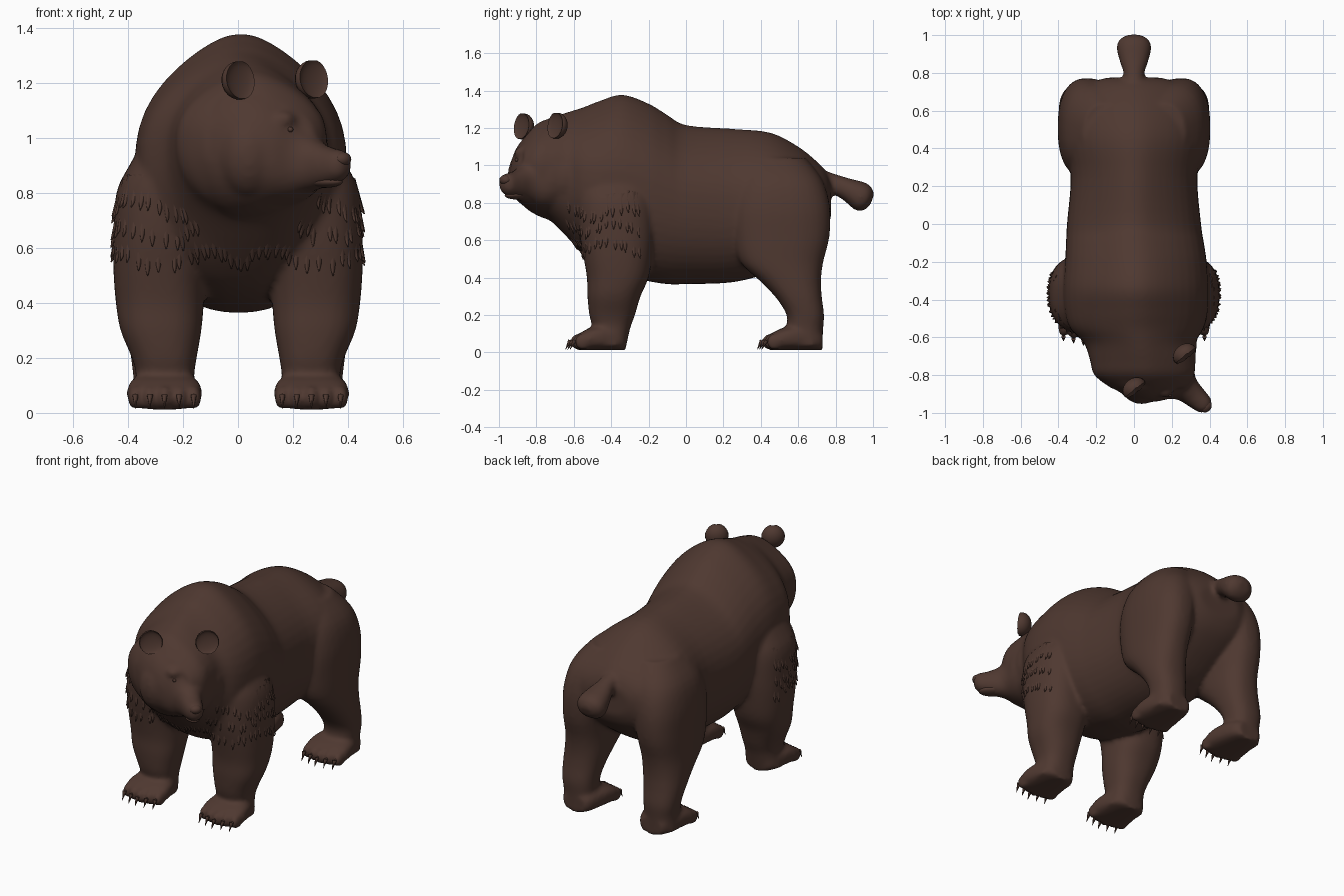
import bpy, bmesh, math, random
from math import sin, cos, pi
from mathutils import Vector, Matrix
from mathutils.bvhtree import BVHTree

if "Cube" in bpy.data.objects:
    bpy.data.objects.remove(bpy.data.objects["Cube"])
random.seed(4)

fur = bpy.data.materials.new("dark brown fur")
fur.use_nodes = True
fur.diffuse_color = (0.078, 0.04, 0.03, 1)
bsdf = fur.node_tree.nodes["Principled BSDF"]
bsdf.inputs["Base Color"].default_value = fur.diffuse_color
bsdf.inputs["Roughness"].default_value = 0.9

X, Y, Z = Vector((1, 0, 0)), Vector((0, 1, 0)), Vector((0, 0, 1))
YAW = math.radians(48)
FWD = Vector((sin(YAW), -cos(YAW), 0))      # the way the head looks
SIDE = Vector((cos(YAW), sin(YAW), 0))
NOSE = Vector((0.387, -0.972, 0))


def refine(rings, steps=4):
    """Add in-between rings along a smooth spline."""
    out = []
    for i in range(len(rings) - 1):
        p0, p1, p2, p3 = (rings[max(0, min(len(rings) - 1, i + k))] for k in (-1, 0, 1, 2))
        for s in range(steps):
            t = s / steps
            out.append(tuple(b + (c - a) * (t / 2) + (a * 2 - b * 5 + c * 4 - d) * (t * t / 2)
                             + (b * 3 - a - c * 3 + d) * (t ** 3 / 2)
                             for a, b, c, d in zip(p0, p1, p2, p3)))
    return out + [rings[-1]]


def loft(bm, rings, sides=36, power=2.2, taper=0):
    """Skin closed rings given as (centre, half axis u, half axis v); taper narrows the +v end."""
    loops = []
    for c, u, v in refine(rings):
        loop = []
        for i in range(sides):
            a = 2 * pi * i / sides
            ku, kv = (math.copysign(abs(t) ** (2 / power), t) for t in (cos(a), sin(a)))
            ku *= 1 - taper * max(0, kv) ** 3
            loop.append(bm.verts.new(c + u * ku + v * kv))
        loops.append(loop)
    faces = []
    for a, b in zip(loops, loops[1:]):
        for i in range(sides):
            j = (i + 1) % sides
            faces.append(bm.faces.new((a[i], a[j], b[j], b[i])))
    faces += [bm.faces.new(loops[0][::-1]), bm.faces.new(loops[-1])]
    bmesh.ops.recalc_face_normals(bm, faces=faces)


def blob(bm, centre, size, rot=Matrix()):
    m = Matrix.Translation(centre) @ rot @ Matrix.Diagonal((*size, 1))
    return bmesh.ops.create_uvsphere(bm, u_segments=20, v_segments=12, radius=1, matrix=m)["verts"]


def cone(bm, base, tip, radius, sides=6):
    d = Vector(tip) - Vector(base)
    m = Matrix.Translation(Vector(base) + d / 2) @ d.to_track_quat('Z', 'Y').to_matrix().to_4x4()
    bmesh.ops.create_cone(bm, cap_ends=True, segments=sides, radius1=radius,
                          radius2=radius * 0.05, depth=d.length, matrix=m)


def finish(bm, name, angle=50):
    mesh = bpy.data.meshes.new(name)
    bm.to_mesh(mesh)
    bm.free()
    mesh.materials.append(fur)
    obj = bpy.data.objects.new(name, mesh)
    bpy.context.collection.objects.link(obj)
    bpy.ops.object.select_all(action='DESELECT')
    obj.select_set(True)
    bpy.context.view_layer.objects.active = obj
    bpy.ops.object.shade_smooth_by_angle(angle=math.radians(angle))
    return obj


body = bmesh.new()

# torso, hump and neck: y, x centre, half width, underside, top
torso = [(.775, 0, .14, .72, .91), (.75, 0, .22, .66, .965), (.7, 0, .29, .6, 1.02),
         (.6, 0, .345, .52, 1.1), (.45, 0, .365, .43, 1.175), (.25, 0, .335, .375, 1.195),
         (0, 0, .355, .365, 1.215), (-.1, .005, .365, .365, 1.27), (-.2, .01, .375, .38, 1.33),
         (-.34, .01, .385, .41, 1.378), (-.46, .012, .38, .46, 1.345), (-.55, .015, .355, .53, 1.31),
         (-.63, .03, .295, .61, 1.285), (-.72, .045, .278, .7, 1.255), (-.8, .055, .265, .75, 1.22),
         (-.87, .08, .2, .82, 1.14)]
loft(body, [(Vector((cx, y, (lo + hi) / 2)), X * w, Z * (hi - lo) / 2)
            for y, cx, w, lo, hi in torso], 48, taper=.4)

# head: distance behind the nose tip, half width, underside, top
head = [(-.01, .025, .875, .935), (.015, .048, .845, .955), (.08, .06, .825, .968),
        (.14, .072, .81, .995), (.18, .1, .80, 1.035), (.22, .155, .78, 1.105),
        (.28, .205, .755, 1.165), (.36, .24, .72, 1.21), (.47, .255, .70, 1.235),
        (.58, .21, .74, 1.2)]
loft(body, [(NOSE - FWD * t + Z * (lo + hi) / 2, SIDE * w, Z * (hi - lo) / 2)
            for t, w, lo, hi in head])

# tail
tail = [(.68, .93, .07, .06), (.78, .905, .052, .052), (.86, .872, .075, .06),
        (.93, .835, .092, .078), (.97, .82, .08, .066), (.995, .815, .04, .03)]
loft(body, [(Vector((0, y, z)), X * w, Vector((0, .35, .94)) * h) for y, z, w, h in tail], 20)

# legs: height, x centre, y centre, half width, half length
front_leg = [(.03, .268, -.42, .118, .1), (.13, .265, -.4, .106, .102),
             (.2, .268, -.395, .118, .122), (.3, .28, -.385, .147, .142),
             (.4, .284, -.365, .16, .165), (.52, .285, -.365, .168, .185),
             (.65, .275, -.37, .178, .203), (.8, .248, -.375, .194, .21),
             (.9, .205, -.38, .19, .2), (1.08, .14, -.38, .15, .15)]
hind_leg = [(.03, .28, .63, .105, .1), (.12, .28, .635, .1, .098), (.2, .283, .638, .106, .1),
            (.29, .28, .605, .118, .122), (.38, .272, .56, .128, .162),
            (.48, .265, .513, .136, .22), (.62, .257, .51, .146, .257),
            (.78, .24, .507, .16, .262), (.92, .2, .5, .165, .23), (1.04, .14, .48, .13, .16)]
claws = bmesh.new()
for side in (-1, 1):
    for leg, toe_y, heel_y in ((front_leg, -.575, -.325), (hind_leg, .45, .73)):
        loft(body, [(Vector((side * cx, cy, z)), X * rx, Y * ry)
                    for z, cx, cy, rx, ry in leg], 32, 2.4)
        # paw: length fraction from heel to toe, half width, top
        paw = [(0, .07, .1), (.12, .1, .12), (.5, .128, .135), (.8, .137, .115), (1, .122, .085)]
        loft(body, [(Vector((side * .267, heel_y + (toe_y - heel_y) * f, .012 + h / 2)),
                     X * w, Z * h / 2) for f, w, h in paw], 24, 2.8)
        for i in range(-2, 3):
            x, y = side * .267 + i * .053, toe_y + abs(i) * .012
            blob(body, (x, y, .056), (.029, .045, .044))
            knuckle = Vector((x, y - .052, .058))
            cone(claws, (x, y - .02, .066), knuckle, .014)
            cone(claws, knuckle + Vector((0, .008, .006)), (x, y - .07, .014), .012)

# brows and cheeks
for s in (-1, 1):
    blob(body, NOSE - FWD * .235 + SIDE * s * .075 + Z * 1.065, (.05, .05, .035))
    blob(body, NOSE - FWD * .35 + SIDE * s * .13 + Z * .94, (.12, .12, .16))

body_obj = finish(body, "bear_body", 60)
mod = body_obj.modifiers.new("merge parts", 'REMESH')
mod.mode, mod.voxel_size, mod.use_smooth_shade = 'VOXEL', 0.013, True
mod = body_obj.modifiers.new("soften", 'SMOOTH')
mod.factor, mod.iterations = 0.5, 6
finish(claws, "claws", 60)

# cupped ears
turn = Matrix.Rotation(math.radians(38), 4, 'Z') @ Matrix.Rotation(math.radians(-8), 4, 'X')
for name, place in (("right_ear", (0.003, -.872, 1.208)), ("left_ear", (.27, -.692, 1.212))):
    bm = bmesh.new()
    for v in blob(bm, (0, 0, 0), (.068, .055, .07)):
        if v.co.y < -.001:
            v.co.y = -v.co.y * .35 - .016
    bmesh.ops.transform(bm, matrix=Matrix.Translation(place) @ turn, verts=bm.verts)
    finish(bm, name, 60)

# nose pad, eyes and lower lip
bm = bmesh.new()
blob(bm, NOSE - FWD * .008 + Z * .922, (.034, .028, .026), Matrix.Rotation(YAW, 4, 'Z'))
finish(bm, "nose")
bm = bmesh.new()
for s in (-1, 1):
    blob(bm, NOSE - FWD * .19 + SIDE * s * .082 + Z * 1.03, (.01, .01, .01))
finish(bm, "eyes")
bm = bmesh.new()
blob(bm, NOSE - FWD * .095 + Z * .84, (.044, .078, .022), Matrix.Rotation(YAW, 4, 'Z'))
finish(bm, "lower_lip")

# shaggy tufts, mostly sunk in the coat, in wavy rows around chest and shoulders
tree = BVHTree.FromObject(body_obj, bpy.context.evaluated_depsgraph_get())
tufts = bmesh.new()
for row in range(3):
    for i in range(48):
        a = -.2 + (pi + .4) * (i + random.random() * .6) / 48
        z = .57 + row * .09 + .025 * sin(a * 7 + row) + random.uniform(-.012, .012)
        out = Vector((cos(a), -sin(a), 0))
        hit, normal, _, _ = tree.ray_cast(Vector((0, -.33, z)) + out * 2, -out)
        if hit and normal.dot(out) > .4 and hit.y > -.64:
            down = (-Z + normal * normal.z).normalized()
            root = hit - normal * .042 - down * .08
            cone(tufts, root, hit + normal * .009 + down * random.uniform(.025, .045), .034, 10)
finish(tufts, "fur_tufts", 70)
